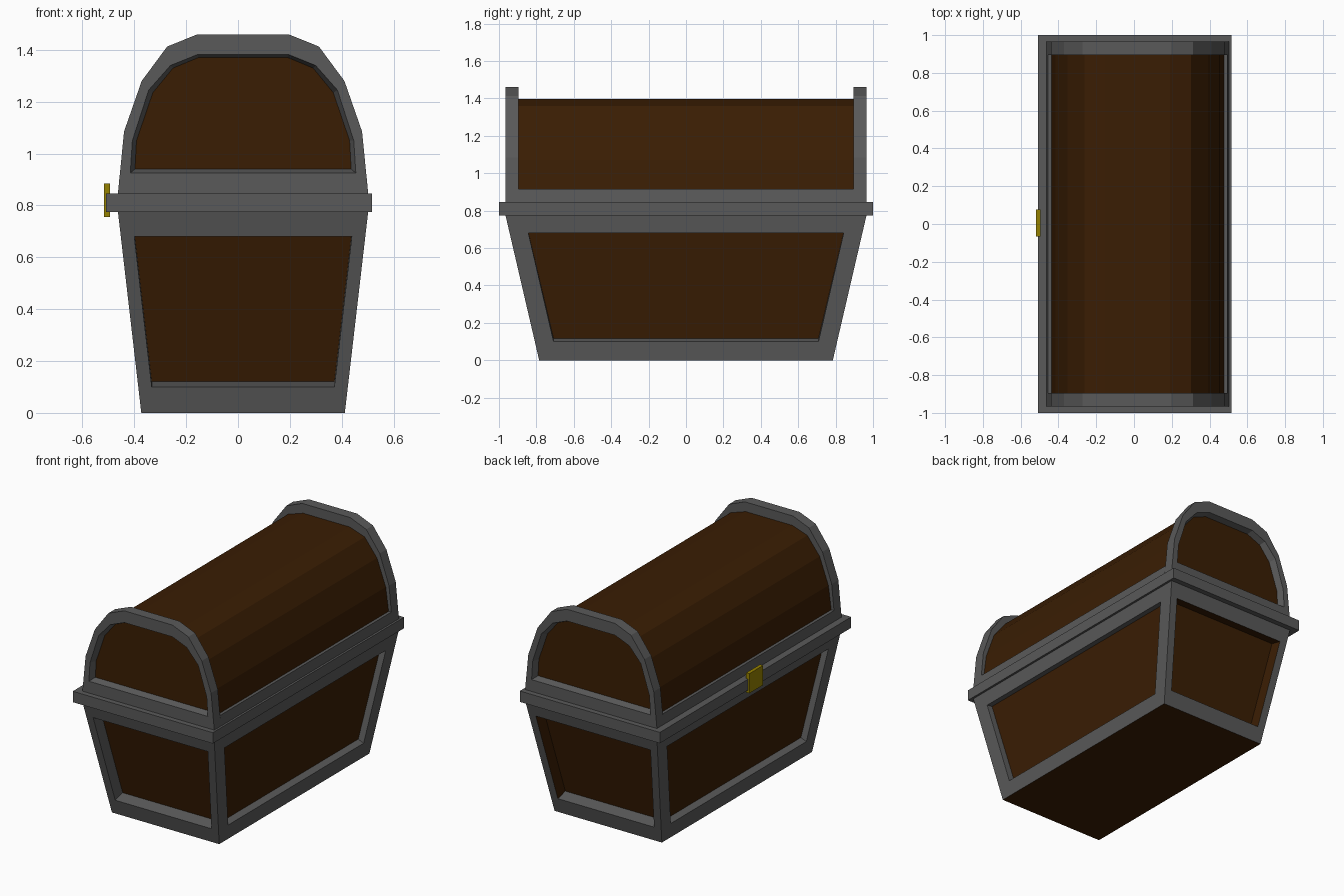
import bpy, bmesh
from mathutils import Vector

cube = bpy.data.objects.get("Cube")
if cube:
    bpy.data.objects.remove(cube, do_unlink=True)

CX = 0.0195  # centre line of the body and lid


def material(name, rgb):
    m = bpy.data.materials.new(name)
    m.use_nodes = True
    m.diffuse_color = (*rgb, 1)
    m.node_tree.nodes["Principled BSDF"].inputs["Base Color"].default_value = (*rgb, 1)
    return m


IRON = material("dark iron", (0.101, 0.101, 0.101))
WOOD = material("brown wood", (0.042, 0.0125, 0.001))
GOLD = material("dull gold", (0.30, 0.22, 0.0))


def finish(name, bm, mats):
    bmesh.ops.recalc_face_normals(bm, faces=bm.faces[:])
    me = bpy.data.meshes.new(name)
    bm.to_mesh(me)
    bm.free()
    for m in mats:
        me.materials.append(m)
    ob = bpy.data.objects.new(name, me)
    bpy.context.collection.objects.link(ob)
    return ob


def bridge(bm, a, b):
    n = len(a)
    return [bm.faces.new((a[i], a[(i + 1) % n], b[(i + 1) % n], b[i])) for i in range(n)]


def loft(name, loops, mats, cap_start, cap_end, end_mat=0):
    """Skin a row of matching closed loops."""
    bm = bmesh.new()
    rings = [[bm.verts.new(p) for p in loop] for loop in loops]
    for a, b in zip(rings, rings[1:]):
        bridge(bm, a, b)
    if cap_start:
        bm.faces.new(rings[0])
    if cap_end:
        bm.faces.new(rings[-1]).material_index = end_mat
    return finish(name, bm, mats)


def rect(cx, hx, hy, z):
    return [(cx + sx * hx, sy * hy, z) for sx, sy in ((-1, -1), (1, -1), (1, 1), (-1, 1))]


# Tapered lower body with a recessed wood panel in every side
def lower_body():
    bm = bmesh.new()
    height = 0.775
    bottom = [bm.verts.new(p) for p in rect(CX, 0.3925, 0.785, 0)]
    top = [bm.verts.new(p) for p in rect(CX, 0.4825, 0.965, height)]
    bm.faces.new(bottom).material_index = 1
    bm.faces.new(top)
    for i in range(4):
        j = (i + 1) % 4
        corners = [bottom[i], bottom[j], top[j], top[i]]
        a, b, c, d = [v.co for v in corners]
        # ends are recessed deeper than the long sides
        margin, depth, rise = (0.052, 0.08, 0.002) if i % 2 == 0 else (0.10, 0.04, 0.012)
        inward = -(b - a).cross(d - a).normalized() * depth
        opening = []
        for z, flip in ((0.10, 0), (0.10, 1), (0.68, 1), (0.68, 0)):
            left, right = a.lerp(d, z / height), b.lerp(c, z / height)
            along = (right - left).normalized() * margin
            opening.append(right - along if flip else left + along)
        edge = [bm.verts.new(p) for p in opening]
        panel = [bm.verts.new(p + inward + Vector((0, 0, rise if k < 2 else 0)))
                 for k, p in enumerate(opening)]
        bridge(bm, corners, edge)
        jambs = bridge(bm, edge, panel)
        if i == 2:  # back end: wooden jambs above the iron ledge
            for f in jambs[1:]:
                f.material_index = 1
        bm.faces.new(panel).material_index = 1
    return finish("lower_body", bm, [IRON, WOOD])


lower_body()

# Rim between body and lid, and the sill under the barrel top
loft("rim", [rect(0.0035, 0.5125, 1.0, 0.775), rect(0.0035, 0.5125, 1.0, 0.847)], [IRON], True, True)
loft("lid_sill", [rect(CX, 0.4825, 0.895, 0.847), rect(CX, 0.476, 0.895, 0.915)], [IRON], True, True)

# Half profiles of the lid: half width and height, from the bottom up
OUTER = [(0.4825, 0.847), (0.459, 1.085), (0.391, 1.28), (0.2925, 1.413), (0.176, 1.46)]
BARREL = [(0.456, 0.915), (0.435, 1.07), (0.371, 1.245), (0.281, 1.36), (0.17, 1.397)]
OPENING = [(0.435, 0.925), (0.427, 1.05), (0.364, 1.245), (0.28, 1.34), (0.176, 1.382)]
PANEL = [(0.417, 0.94), (0.411, 1.05), (0.348, 1.235), (0.27, 1.33), (0.171, 1.371)]


def arch(half, y):
    right = [(CX + x, y, z) for x, z in half]
    left = [(CX - x, y, z) for x, z in reversed(half)]
    return right + left


# Wooden barrel top, running between the two end arches
loft("lid_barrel", [arch(BARREL, -0.895), arch(BARREL, 0.895)], [WOOD], True, True)

# Iron end arches with recessed wood panels
for side, name in ((-1, "front"), (1, "back")):
    loft(name + "_lid_arch",
         [arch(BARREL, side * 0.895), arch(OUTER, side * 0.895), arch(OUTER, side * 0.965),
          arch(OPENING, side * 0.965), arch(PANEL, side * 0.923)],
         [IRON, WOOD], False, True, 1)

# Clasp plate on the long side
clasp = loft("clasp", [rect(-0.506, 0.0115, 0.072, 0.755), rect(-0.506, 0.0115, 0.072, 0.885)],
             [GOLD], True, True)
clasp.location.y = 0.005
